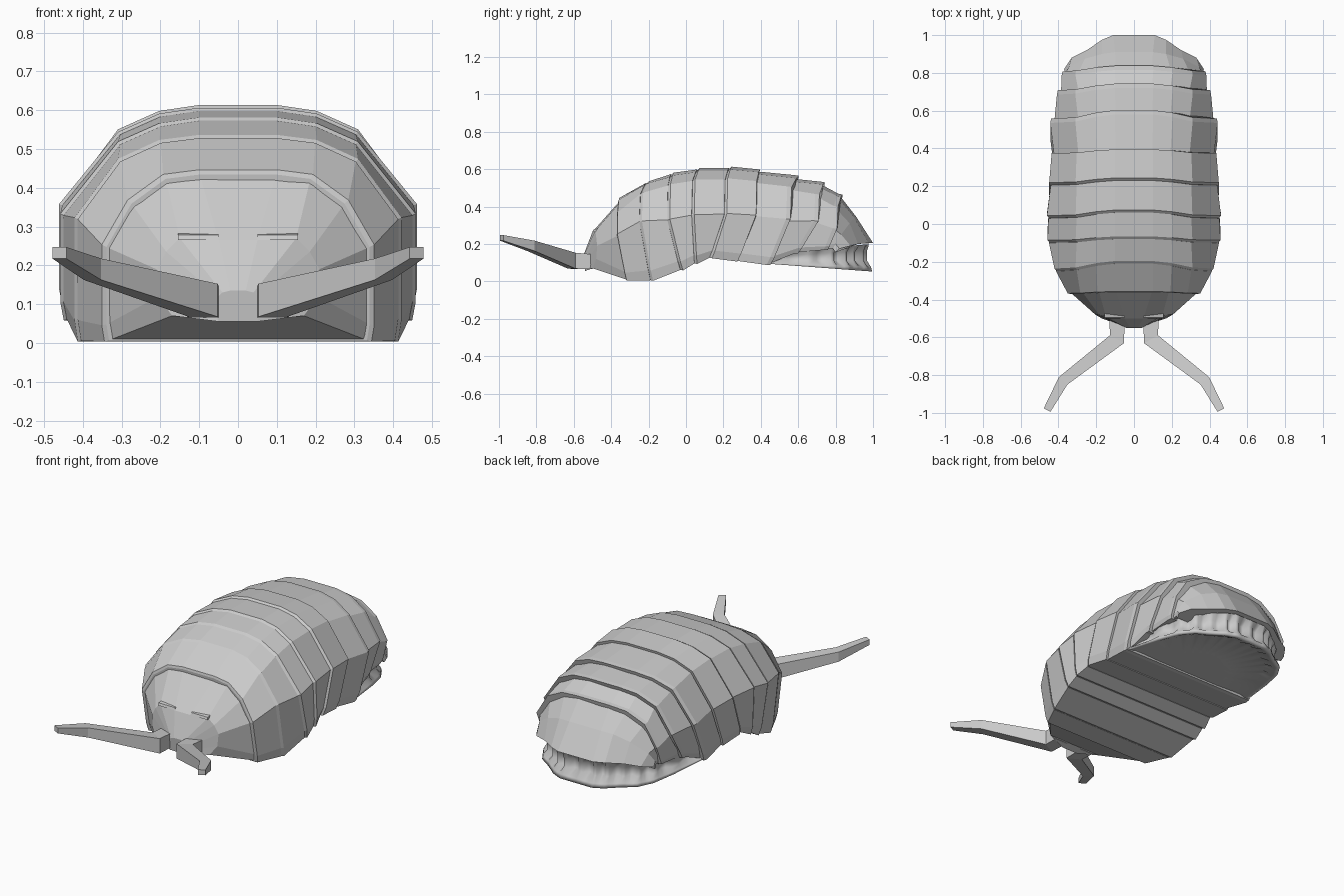
import bpy, bmesh, math
from mathutils import Vector

if "Cube" in bpy.data.objects:
    bpy.data.objects.remove(bpy.data.objects["Cube"])

shell_grey = bpy.data.materials.new("shell_grey")
shell_grey.diffuse_color = (0.6, 0.6, 0.6, 1)
shell_grey.use_nodes = True
shell_grey.node_tree.nodes["Principled BSDF"].inputs["Base Color"].default_value = shell_grey.diffuse_color


def finish(name, bm, smooth=False):
    bmesh.ops.recalc_face_normals(bm, faces=bm.faces)
    for f in bm.faces:
        f.smooth = smooth
    me = bpy.data.meshes.new(name)
    bm.to_mesh(me)
    bm.free()
    me.materials.append(shell_grey)
    ob = bpy.data.objects.new(name, me)
    bpy.context.collection.objects.link(ob)
    return ob


def loft(name, rings):
    """Skin closed rings of equal length and cap both ends."""
    bm = bmesh.new()
    loops = [[bm.verts.new(p) for p in r] for r in rings]
    n = len(loops[0])
    for a, b in zip(loops, loops[1:]):
        for i in range(n):
            j = (i + 1) % n
            bm.faces.new((a[i], a[j], b[j], b[i]))
    bm.faces.new(loops[0])
    bm.faces.new(loops[-1])
    return finish(name, bm)


def mirror_ring(half):
    return half + [(-x, y, z) for x, y, z in reversed(half)]


def arch(w, h, s, b, yt, ys, yb, e=0.0, dy=0.0):
    """Arched section: half width, top, shoulder and bottom heights, their y; e grows it."""
    drop = 0.25 + max(0, 0.44 - w) * 1.6
    xs = (min(0.10, 0.29 * w), min(0.20, 0.55 * w), min(0.305, 0.81 * w), w)
    k = (w + e) / w
    h, s, b = h + e, s + e * 0.5, b - e * 0.3
    half = [(x * k, yt + (ys - yt) * t + dy, h - (h - s) * d)
            for x, d, t in zip(xs, (0, 0.06, drop, 1), (0, 0.3, 0.85, 1))]
    half += [(w + e, yb + (ys - yb) * 0.2 + dy, b + (s - b) * 0.17),
             ((w + e) * 0.98, yb + dy, b)]
    return mirror_ring(half)


# Seams between the body plates
seams = [
    (0.345, 0.44, 0.25, 0.005, -0.36, -0.37, -0.32),
    (0.415, 0.53, 0.32, 0.005, -0.21, -0.25, -0.19),
    (0.452, 0.575, 0.33, 0.06, -0.08, -0.10, -0.03),
    (0.455, 0.60, 0.355, 0.095, 0.06, 0.03, 0.045),
    (0.443, 0.607, 0.36, 0.125, 0.23, 0.205, 0.125),
    (0.438, 0.60, 0.355, 0.105, 0.395, 0.375, 0.275),
    (0.435, 0.56, 0.33, 0.09, 0.595, 0.55, 0.445),
    (0.40, 0.525, 0.32, 0.15, 0.735, 0.70, 0.59),
    (0.375, 0.46, 0.28, 0.17, 0.83, 0.80, 0.75),
]

# Overlapping back plates, each with a narrow bevelled edge
for i, (a, b) in enumerate(zip(seams, seams[1:])):
    if i < 5:
        rings = [arch(*a, e=-0.006), arch(*a, e=0.006, dy=0.003 if i == 0 else 0.014),
                 arch(*b, e=-0.002)]
    else:
        rings = [arch(*a, e=-0.014), arch(*b, e=0.008, dy=-0.015), arch(*b, e=0.004, dy=0.008)]
    loft(f"back_plate_{i + 1}", rings)

# Head: wide at the neck, sloping to a blunt snout
loft("head", [
    arch(*seams[0], e=-0.006, dy=0.01),
    mirror_ring([(0.05, -0.50, 0.265), (0.15, -0.485, 0.27), (0.185, -0.48, 0.235),
                 (0.21, -0.475, 0.19), (0.205, -0.48, 0.12), (0.17, -0.50, 0.07)]),
    mirror_ring([(0.02, -0.55, 0.135), (0.04, -0.55, 0.13), (0.05, -0.545, 0.12),
                 (0.06, -0.54, 0.10), (0.06, -0.54, 0.08), (0.05, -0.54, 0.055)]),
])

# Brow ledges
for side, label in ((1, "right"), (-1, "left")):
    rings = []
    for x in (0.05, 0.155):
        rings.append([(side * x, y, z) for y, z in
                      ((-0.50, 0.265), (-0.495, 0.278), (-0.46, 0.285), (-0.46, 0.265))])
    loft(f"{label}_brow", rings)

# Antennae: tapering square rods with two bends
path = [(0.09, -0.50, 0.105, 0.08, 0.08), (0.09, -0.61, 0.11, 0.085, 0.085),
        (0.375, -0.83, 0.19, 0.06, 0.055), (0.46, -0.985, 0.232, 0.04, 0.03)]
dirs = [(0, -1), (0.48, -0.88), (0.66, -0.75), (0.45, -0.89)]
for side, label in ((1, "right"), (-1, "left")):
    rings = []
    for (x, y, z, w, h), (dx, dy) in zip(path, dirs):
        rings.append([(side * (x - dy * w / 2 * u), y + dx * w / 2 * u, z + h / 2 * v)
                      for u, v in ((1, 1), (-1, 1), (-1, -1), (1, -1))])
    loft(f"{label}_antenna", rings)

# Tail shield, curving down to a rounded rear edge
loft("tail_shield", [
    arch(*seams[8], e=-0.012),
    mirror_ring([(0.10, 0.91, 0.345), (0.17, 0.90, 0.34), (0.26, 0.875, 0.31),
                 (0.345, 0.83, 0.25), (0.365, 0.80, 0.20), (0.36, 0.785, 0.175)]),
    mirror_ring([(0.11, 1.00, 0.205), (0.17, 0.975, 0.205), (0.25, 0.92, 0.20),
                 (0.33, 0.88, 0.19), (0.37, 0.82, 0.175), (0.365, 0.80, 0.155)]),
])

# Folded tail underside: pleated wall, rim and shallow floor
outline = [Vector(p) for p in ((0, 0.995), (0.10, 0.995), (0.16, 0.97), (0.23, 0.915),
                               (0.30, 0.87), (0.35, 0.79), (0.385, 0.66), (0.425, 0.45))]
plan = []
for a, b in zip(outline, outline[1:]):
    plan += [a.lerp(b, k / 4) for k in range(4)]
plan.append(outline[-1])
plan = [Vector((-p.x, p.y)) for p in reversed(plan[1:])] + plan
centre = Vector((0, 0.45))


def plan_row(scale, z0, pleat=0.0, slope=0.0):
    row = []
    for i, p in enumerate(plan):
        q = centre + (p - centre) * (scale - pleat * (i % 4 in (1, 2)))
        row.append((q.x, q.y, z0 + slope * (1 - q.y)))
    return row


rows = [plan_row(0.97, 0.20, 0, -0.08), plan_row(0.95, 0.165, 0.05, -0.06),
        plan_row(0.95, 0.11, 0.05, 0.0),
        plan_row(0.99, 0.075, 0.0, 0.045), plan_row(1.0, 0.052, 0.0, 0.075),
        plan_row(0.95, 0.052, 0.0, 0.075), plan_row(0.86, 0.085, 0.04, 0.03),
        plan_row(0.5, 0.08, 0.04, 0.03)]
bm = bmesh.new()
grid = [[bm.verts.new(p) for p in r] for r in rows]
for a, b in zip(grid, grid[1:]):
    for i in range(len(a) - 1):
        bm.faces.new((a[i], a[i + 1], b[i + 1], b[i]))
bm.faces.new(grid[-1])
finish("tail_underside", bm, smooth=True)
